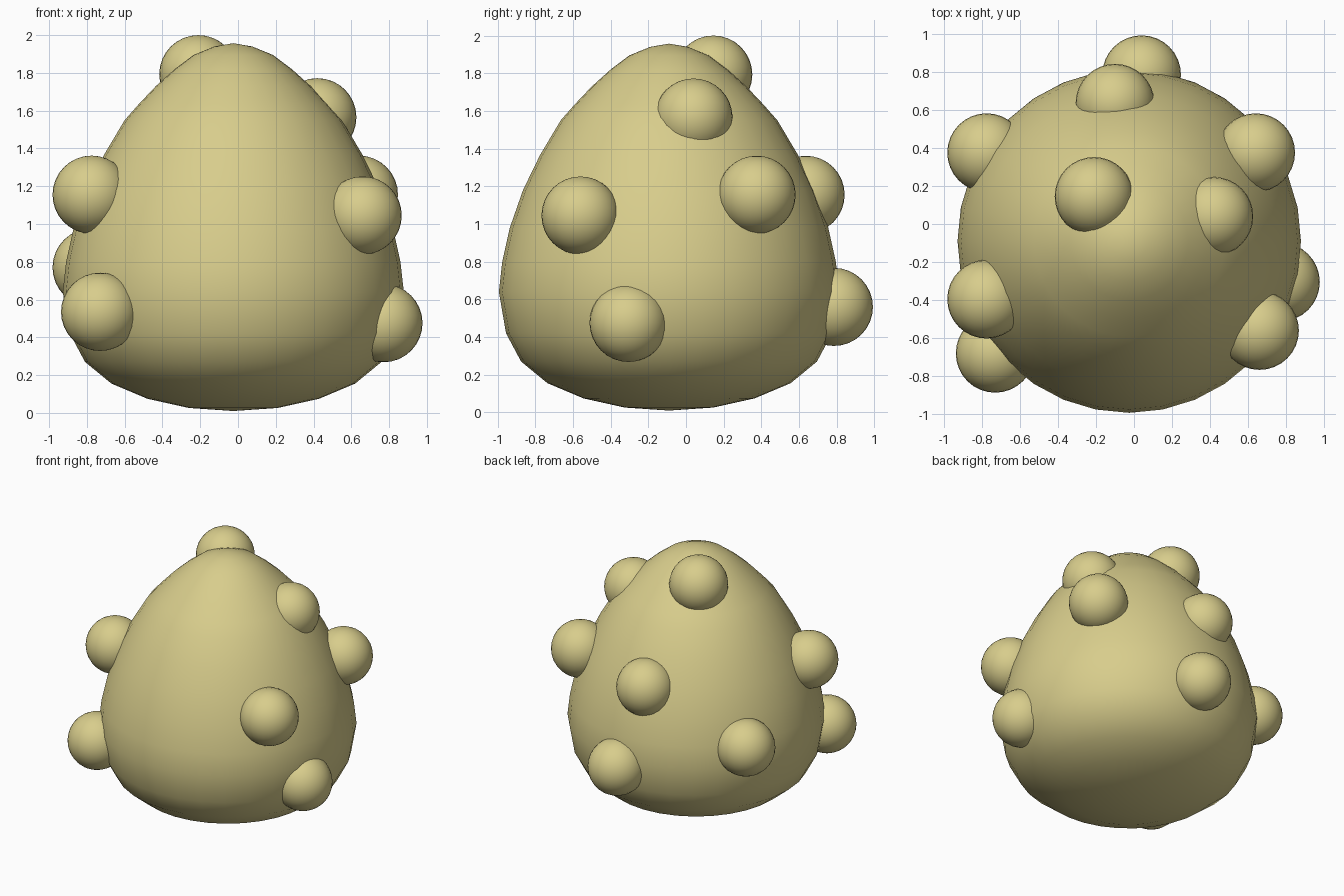
import bpy, bmesh, math

if "Cube" in bpy.data.objects:
    bpy.data.objects.remove(bpy.data.objects["Cube"])

SEGS = 32
CX, CY = -0.025, -0.09

khaki = bpy.data.materials.new("pale khaki")
khaki.diffuse_color = (0.686, 0.610, 0.262, 1)
khaki.use_nodes = True
khaki.node_tree.nodes["Principled BSDF"].inputs["Base Color"].default_value = khaki.diffuse_color


def finish(bm, name):
    bmesh.ops.recalc_face_normals(bm, faces=bm.faces)
    for f in bm.faces:
        f.smooth = True
    me = bpy.data.meshes.new(name)
    bm.to_mesh(me)
    bm.free()
    me.materials.append(khaki)
    ob = bpy.data.objects.new(name, me)
    bpy.context.collection.objects.link(ob)
    return ob


# Egg body: lathe profile of (radius, height), blunt below and tapered above
profile = [(0.0, 0.01), (0.235, 0.026), (0.455, 0.075), (0.645, 0.155),
           (0.785, 0.27), (0.865, 0.42), (0.903, 0.64), (0.885, 0.80),
           (0.845, 0.98), (0.775, 1.18), (0.685, 1.365), (0.575, 1.55),
           (0.50, 1.635), (0.41, 1.73), (0.31, 1.82), (0.21, 1.895),
           (0.10, 1.94), (0.0, 1.957)]
bm = bmesh.new()
verts = [bm.verts.new((CX + r, CY, z)) for r, z in profile]
edges = [bm.edges.new(pair) for pair in zip(verts, verts[1:])]
bmesh.ops.spin(bm, geom=verts + edges, cent=(CX, CY, 0), axis=(0, 0, 1),
               angle=math.tau, steps=SEGS, use_merge=True)
bmesh.ops.remove_doubles(bm, verts=bm.verts, dist=0.0005)
finish(bm, "egg_body")

# Round bumps half sunk into the body
bumps = [(0.04, 0.785, 0.56), (-0.10, 0.635, 1.155), (-0.21, 0.145, 1.793),
         (0.42, 0.04, 1.565), (0.64, 0.375, 1.155), (0.66, -0.56, 1.045),
         (0.77, -0.305, 0.475), (-0.775, -0.395, 1.155),
         (-0.775, 0.375, 0.77), (-0.73, -0.68, 0.535)]
for i, centre in enumerate(bumps, 1):
    bm = bmesh.new()
    bmesh.ops.create_uvsphere(bm, u_segments=32, v_segments=16, radius=0.207)
    finish(bm, f"bump_{i}").location = centre
